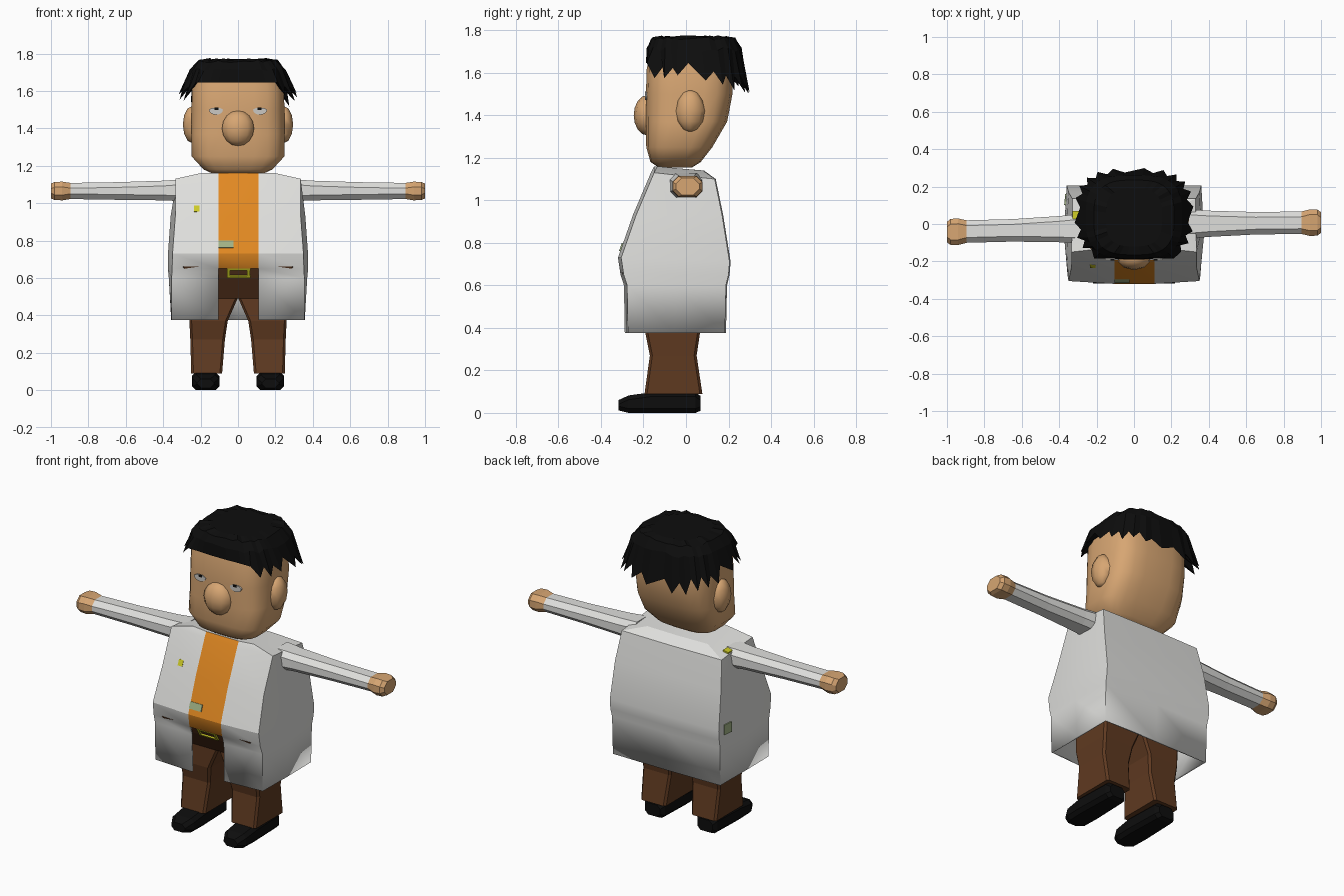
import bpy, bmesh, math, random
from mathutils import Vector

if "Cube" in bpy.data.objects:
    bpy.data.objects.remove(bpy.data.objects["Cube"])

random.seed(4)


def material(name, rgb):
    m = bpy.data.materials.new(name)
    m.diffuse_color = (*rgb, 1)
    m.use_nodes = True
    m.node_tree.nodes["Principled BSDF"].inputs["Base Color"].default_value = m.diffuse_color
    return m


COAT = material("coat white", (0.74, 0.74, 0.72))
SHIRT = material("shirt orange", (0.76, 0.25, 0.016))
BROWN = material("trouser brown", (0.115, 0.042, 0.015))
SKIN = material("skin tan", (0.68, 0.38, 0.17))
BLACK = material("black", (0.004, 0.004, 0.004))
YELLOW = material("brass yellow", (0.62, 0.60, 0.02))
GREEN = material("stain green", (0.36, 0.45, 0.24))
EYE = material("eye grey", (0.60, 0.58, 0.55))


def loft(name, rings, mats, pick=lambda i, j: 0, caps=(True, True), smooth=None):
    """Skin a list of equal-length point rings; pick(i, j) gives material or None for a gap."""
    bm = bmesh.new()
    vs = [[bm.verts.new(p) for p in r] for r in rings]
    n = len(rings[0])
    for i in range(len(rings) - 1):
        for j in range(n):
            k = (j + 1) % n
            m = pick(i, j)
            if m is not None:
                bm.faces.new((vs[i][j], vs[i][k], vs[i + 1][k], vs[i + 1][j])).material_index = m
    if caps[0]:
        bm.faces.new(vs[0])
    if caps[1]:
        bm.faces.new(vs[-1])
    bmesh.ops.recalc_face_normals(bm, faces=bm.faces)
    return finish(name, bm, mats, smooth)


def finish(name, bm, mats, smooth=None):
    me = bpy.data.meshes.new(name)
    bm.to_mesh(me)
    bm.free()
    ob = bpy.data.objects.new(name, me)
    bpy.context.collection.objects.link(ob)
    for m in mats:
        me.materials.append(m)
    if smooth:
        bpy.ops.object.select_all(action='DESELECT')
        ob.select_set(True)
        bpy.context.view_layer.objects.active = ob
        bpy.ops.object.shade_smooth_by_angle(angle=math.radians(smooth))
    return ob


def chamfer_rect(a0, a1, b0, b1, c):
    return [(a0 + c, b0), (a1 - c, b0), (a1, b0 + c), (a1, b1 - c),
            (a1 - c, b1), (a0 + c, b1), (a0, b1 - c), (a0, b0 + c)]


def oval(z, hw, yf, yb, n=20, e=3.5):
    """Rounded-square ring in plan."""
    pts = []
    for k in range(n):
        t = 2 * math.pi * (k + 0.5) / n
        c, s = math.cos(t), math.sin(t)
        pts.append((hw * math.copysign(abs(c) ** (2 / e), c),
                    (yf + yb) / 2 + (yb - yf) / 2 * math.copysign(abs(s) ** (2 / e), s), z))
    return pts


def plate(name, mat, loc, size, rot=(0, 0, 0)):
    bm = bmesh.new()
    bmesh.ops.create_cube(bm, size=1)
    bmesh.ops.scale(bm, vec=size, verts=bm.verts)
    ob = finish(name, bm, [mat])
    ob.location, ob.rotation_euler = loc, rot
    return ob


def ball(name, mat, loc, size, segs=10, rings=8):
    bm = bmesh.new()
    bmesh.ops.create_uvsphere(bm, u_segments=segs, v_segments=rings, radius=1)
    bmesh.ops.scale(bm, vec=size, verts=bm.verts)
    bmesh.ops.translate(bm, vec=loc, verts=bm.verts)
    return finish(name, bm, [mat], 50)


# Coat and shirt: one shell with a shirt strip in front and an open skirt below
def coat_ring(zf, zb, hf, hm, hb, yf, yb):
    ym, zm = (yf + yb) / 2, (zf + zb) / 2
    return [(-0.105, yf, zf), (0.11, yf, zf), (hf, yf + 0.015, zf), (hm, ym, zm), (hb, yb, zb),
            (0, yb + 0.005, zb), (-hb, yb, zb), (-hm, ym, zm), (-hf, yf + 0.015, zf)]


coat_rings = [coat_ring(*r) for r in (
    (1.16, 1.14, 0.20, 0.20, 0.20, -0.15, 0.08),
    (1.13, 1.10, 0.335, 0.33, 0.33, -0.165, 0.135),
    (0.93, 0.93, 0.335, 0.36, 0.35, -0.25, 0.17),
    (0.73, 0.71, 0.35, 0.375, 0.36, -0.32, 0.205),
    (0.65, 0.65, 0.352, 0.375, 0.36, -0.308, 0.20),
    (0.60, 0.60, 0.355, 0.37, 0.357, -0.292, 0.188),
    (0.375, 0.375, 0.355, 0.357, 0.355, -0.288, 0.183))]
coat = loft("coat_and_shirt", coat_rings, [COAT, SHIRT],
            lambda i, j: 0 if j else (1 if i < 4 else None), (True, False), 25)
solid = coat.modifiers.new("thickness", 'SOLIDIFY')
solid.thickness, solid.offset = 0.012, -1

# Trousers: hips and two legs
loft("hips", [[(x, y, z) for x, y in chamfer_rect(-w, w, y0, y1, 0.03)] for z, w, y0, y1 in (
    (0.66, 0.32, -0.303, 0.17), (0.60, 0.31, -0.268, 0.15), (0.49, 0.26, -0.19, 0.07))], [BROWN])
for s, side in ((1, "right"), (-1, "left")):
    loft(side + "_leg", [[(s * x, y, z) for x, y in chamfer_rect(x0, x1, y0, y1, 0.012)]
                         for z, x0, x1, y0, y1 in (
        (0.495, 0.0, 0.26, -0.19, 0.07), (0.37, 0.055, 0.26, -0.19, 0.065),
        (0.27, 0.07, 0.255, -0.17, 0.05), (0.09, 0.085, 0.25, -0.195, 0.077))], [BROWN])
    # Shoes
    loft(side + "_shoe", [[(s * x, y, z) for x, z in chamfer_rect(0.173 - w, 0.173 + w, z0, z1, 0.02)]
                          for y, w, z0, z1 in (
        (-0.318, 0.045, 0.012, 0.06), (-0.27, 0.07, 0, 0.082), (-0.17, 0.073, 0, 0.096),
        (0.045, 0.066, 0, 0.096), (0.068, 0.05, 0.01, 0.08))], [BLACK])
    # Sleeve and hand
    y0, y1 = (0.0, 0.008) if s > 0 else (-0.025, -0.043)

    def arm_ring(x, h, z0, z1):
        cy = y0 + (y1 - y0) * (x - 0.3) / 0.7
        return [(s * x, y, z) for y, z in chamfer_rect(cy - h, cy + h, z0, z1, 0.028)]
    loft(side + "_sleeve", [arm_ring(*r) for r in (
        (0.29, 0.078, 1.01, 1.128), (0.40, 0.07, 1.015, 1.12), (0.65, 0.06, 1.018, 1.112),
        (0.90, 0.06, 1.022, 1.108))], [COAT])
    loft(side + "_hand", [arm_ring(*r) for r in (
        (0.895, 0.06, 1.022, 1.108), (0.94, 0.071, 1.015, 1.115), (0.98, 0.07, 1.017, 1.113),
        (1.0, 0.055, 1.025, 1.105))], [SKIN])

# Head with nose and ears
loft("head", [oval(*r) for r in (
    (1.155, 0.13, -0.13, 0.03), (1.18, 0.185, -0.168, 0.07), (1.25, 0.25, -0.188, 0.125),
    (1.37, 0.25, -0.19, 0.195), (1.50, 0.25, -0.19, 0.22), (1.62, 0.247, -0.186, 0.222),
    (1.72, 0.22, -0.16, 0.19))], [SKIN], smooth=45)
ball("nose", SKIN, (0, -0.182, 1.40), (0.09, 0.064, 0.095))
for s, side in ((1, "right"), (-1, "left")):
    ball(side + "_ear", SKIN, (s * 0.243, 0.02, 1.42), (0.052, 0.07, 0.10), 8, 6)
    # Half-lidded eye: flat upper edge, curved lower edge, and a small pupil
    outline = [(0.038 * math.cos(a), 0.028 * math.sin(a)) for a in
               (math.pi * k / 8 for k in range(8, 17))] + [(0.02, 0.01), (-0.02, 0.01)]
    loft(side + "_eye", [[(s * 0.118 + x, y, 1.50 + z) for x, z in outline]
                         for y in (-0.184, -0.1925)], [EYE])
    plate(side + "_pupil", BLACK, (s * 0.114, -0.191, 1.505), (0.022, 0.006, 0.012))

# Hair: flared cap with a jagged hem and a straight fringe
N = 44


def hair_ring(z, hw, yf, yb, jitter):
    return [(x, y, zz + random.uniform(-jitter, jitter)) for x, y, zz in oval(z, hw, yf, yb, N, 3)]


hem = []
for k, (x, y, z) in enumerate(oval(0, 0.30, -0.185, 0.285, N, 3)):
    tip = k % 2 == 0
    if y < -0.1 and abs(x) < 0.215:
        hem.append((x, min(y, -0.18) - 0.004, 1.645))
    else:
        back = max(0, min(1, (y - 0.08) / 0.2))
        d = 1.06 if tip else 0.96
        hem.append((x * d, 0.05 + (y - 0.05) * d,
                    (1.575 if tip else 1.635) - 0.065 * back + random.uniform(-0.015, 0.015)))
loft("hair", [hair_ring(1.77, 0.15, -0.12, 0.19, 0.006), hair_ring(1.76, 0.215, -0.165, 0.235, 0.008),
              hair_ring(1.71, 0.258, -0.185, 0.262, 0.01), hem,
              oval(1.67, 0.22, -0.15, 0.19, N, 3)], [BLACK])

# Belt buckle frame, lying on the slope under the belly
tilt = 0.53
for name, dx, dz, w, h in (("top", 0, 0.023, 0.125, 0.012), ("bottom", 0, -0.023, 0.125, 0.012),
                           ("left", -0.054, 0, 0.016, 0.056), ("right", 0.054, 0, 0.016, 0.056)):
    up = Vector((0, -math.sin(tilt), math.cos(tilt)))
    plate("buckle_" + name, YELLOW, Vector((0.003 + dx, -0.291, 0.628)) + up * dz,
          (w, 0.009, h), (tilt, 0, 0))

# Stains on coat and shirt
plate("chest_stain", YELLOW, (-0.22, -0.224, 0.97), (0.03, 0.009, 0.036), (-0.4, 0, 0))
plate("shoulder_stain", YELLOW, (-0.31, 0.045, 1.118), (0.035, 0.05, 0.009), (0, -0.22, 0))
plate("shirt_stain", GREEN, (-0.065, -0.304, 0.78), (0.08, 0.009, 0.04), (-0.34, 0, 0))
plate("side_stain", GREEN, (-0.366, 0.13, 0.70), (0.009, 0.06, 0.06), (0, 0, -0.1))
